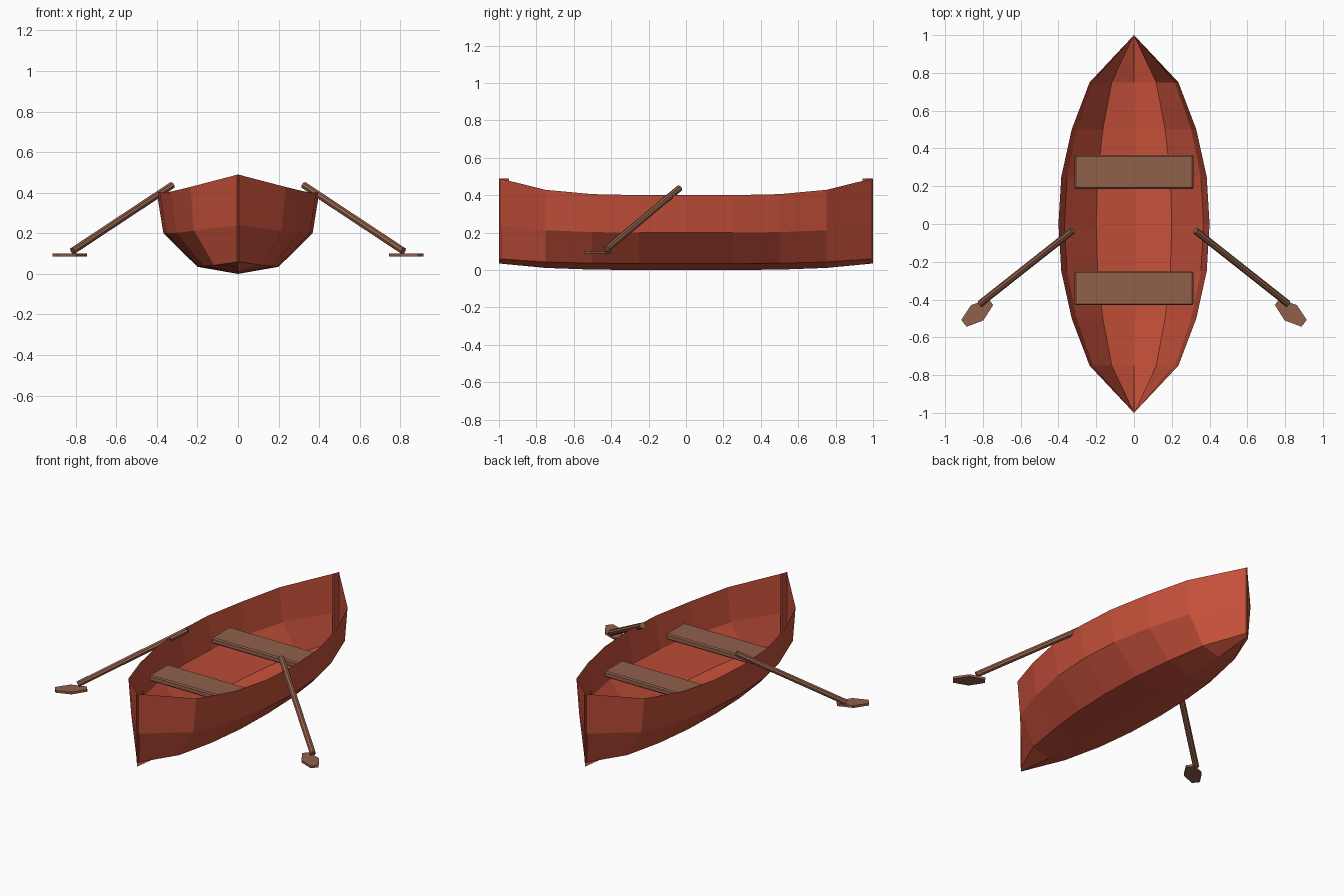
import bpy
import bmesh
from mathutils import Vector

cube = bpy.data.objects.get("Cube")
if cube:
    bpy.data.objects.remove(cube, do_unlink=True)


def make_material(name, rgb):
    mat = bpy.data.materials.new(name)
    mat.use_nodes = True
    mat.diffuse_color = (*rgb, 1)
    mat.node_tree.nodes["Principled BSDF"].inputs["Base Color"].default_value = (*rgb, 1)
    return mat


RED = make_material("red paint", (0.56, 0.08, 0.042))
WOOD = make_material("brown wood", (0.28, 0.115, 0.068))


def add_object(name, bm, mat):
    mesh = bpy.data.meshes.new(name)
    bm.to_mesh(mesh)
    bm.free()
    mesh.materials.append(mat)
    obj = bpy.data.objects.new(name, mesh)
    bpy.context.collection.objects.link(obj)
    return obj


def add_box(name, low, high, mat, bevel=0):
    low, high = Vector(low), Vector(high)
    bm = bmesh.new()
    bmesh.ops.create_cube(bm, size=1)
    bmesh.ops.scale(bm, vec=high - low, verts=bm.verts)
    bmesh.ops.translate(bm, vec=(low + high) / 2, verts=bm.verts)
    if bevel:
        bmesh.ops.bevel(bm, geom=bm.edges[:], offset=bevel, segments=1, affect='EDGES')
    return add_object(name, bm, mat)


# Hull: a creased sheet lofted through cross-sections from bow to stern
half_widths = {0: 0.4, 0.25: 0.385, 0.5: 0.33, 0.75: 0.235, 1: 0}
# each row: share of half width, height amidships, rise at the ends
section = [(1, 0.4, 0.09), (0.92, 0.2, 0.04), (0.5, 0.035, 0.025), (0, 0, 0.035)]
bm = bmesh.new()
rings = []
for i in range(-4, 5):
    y = i / 4
    t = abs(y)
    half = [(half_widths[t] * s, z + rise * t ** 4) for s, z, rise in section]
    outline = half + [(-x, z) for x, z in reversed(half[:-1])]
    rings.append([bm.verts.new((x, y, z)) for x, z in outline])
for a, b in zip(rings, rings[1:]):
    for k in range(len(a) - 1):
        bm.faces.new((a[k], a[k + 1], b[k + 1], b[k]))
bmesh.ops.remove_doubles(bm, verts=bm.verts, dist=0.0001)
bmesh.ops.recalc_face_normals(bm, faces=bm.faces)
bm.faces.ensure_lookup_table()
bottom = min(bm.faces, key=lambda f: f.calc_center_median().z)
if bottom.normal.z > 0:
    bmesh.ops.reverse_faces(bm, faces=bm.faces)
add_object("hull", bm, RED)

# Slim posts inside the two pointed ends
for name, side in (("bow_post", -1), ("stern_post", 1)):
    ys = sorted((side * 0.945, side * 0.998))
    add_box(name, (-0.005, ys[0], 0.06), (0.005, ys[1], 0.49), RED)

# Two bench seats
for name, y in (("front_seat", -0.34), ("rear_seat", 0.275)):
    add_box(name, (-0.315, y - 0.09, 0.27), (0.315, y + 0.09, 0.307), WOOD, 0.007)


# Oars: an eight-sided shaft and a flat six-sided blade
def add_oar(prefix, side):
    top = Vector((side * 0.325, -0.035, 0.437))
    end = Vector((side * 0.815, -0.422, 0.113))
    axis = end - top
    bm = bmesh.new()
    bmesh.ops.create_cone(bm, cap_ends=True, segments=8, radius1=0.018,
                          radius2=0.018, depth=axis.length)
    bmesh.ops.rotate(bm, verts=bm.verts, matrix=axis.to_track_quat('Z', 'Y').to_matrix())
    bmesh.ops.translate(bm, verts=bm.verts, vec=(top + end) / 2)
    add_object(prefix + "_oar_shaft", bm, WOOD)

    along = Vector((axis.x, axis.y, 0)).normalized()
    across = Vector((-along.y, along.x, 0))
    middle = Vector((side * 0.83, -0.47, 0.087))
    half = [(-0.092, 0.02), (0, 0.052), (0.09, 0.023)]
    outline = half + [(a, -w) for a, w in reversed(half)]
    bm = bmesh.new()
    face = bm.faces.new([bm.verts.new(middle + along * a + across * w) for a, w in outline])
    new = bmesh.ops.extrude_face_region(bm, geom=[face])["geom"]
    bmesh.ops.translate(bm, vec=(0, 0, 0.014),
                        verts=[v for v in new if isinstance(v, bmesh.types.BMVert)])
    bmesh.ops.recalc_face_normals(bm, faces=bm.faces)
    add_object(prefix + "_oar_blade", bm, WOOD)


add_oar("left", 1)
add_oar("right", -1)
